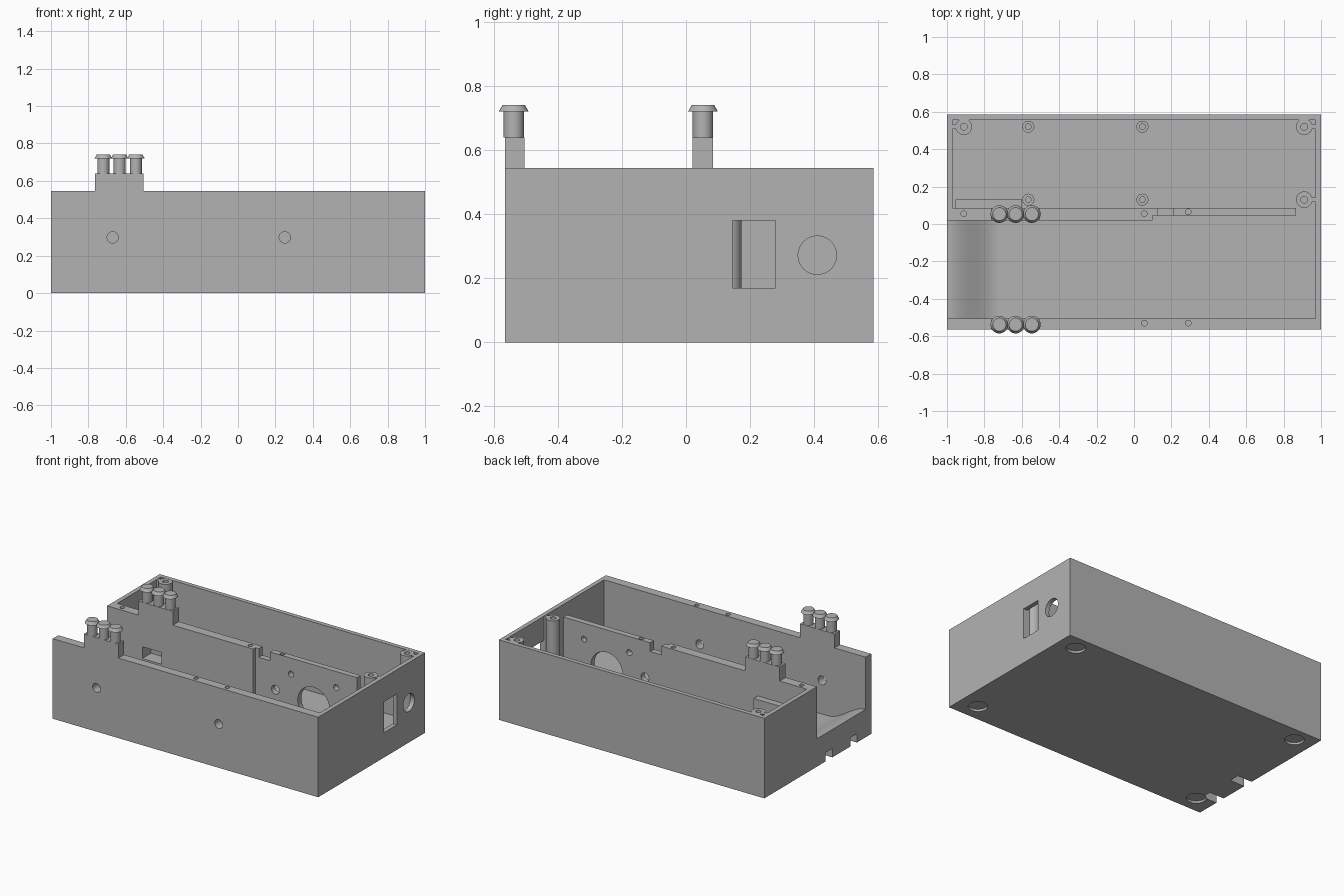
import bpy, bmesh, math
from mathutils import Matrix, Vector

cube = bpy.data.objects.get("Cube")
if cube:
    bpy.data.objects.remove(cube, do_unlink=True)

grey = bpy.data.materials.new("plain grey")
grey.use_nodes = True
grey.diffuse_color = (0.45, 0.45, 0.45, 1)
grey.node_tree.nodes["Principled BSDF"].inputs["Base Color"].default_value = grey.diffuse_color

TOP, FLOOR, STEP = 0.545, 0.07, 0.64


def finish(bm, name):
    bmesh.ops.recalc_face_normals(bm, faces=bm.faces)
    mesh = bpy.data.meshes.new(name)
    bm.to_mesh(mesh)
    bm.free()
    mesh.materials.append(grey)
    obj = bpy.data.objects.new(name, mesh)
    bpy.context.collection.objects.link(obj)
    return obj


def box(name, x, y, z):
    bm = bmesh.new()
    bmesh.ops.create_cube(bm, size=1)
    for v in bm.verts:
        v.co = Vector([(r[0] + r[1]) / 2 + c * (r[1] - r[0]) for r, c in zip((x, y, z), v.co)])
    return finish(bm, name)


def cylinder(name, centre, radius, depth, axis):
    bm = bmesh.new()
    turn = Vector((0, 0, 1)).rotation_difference(Vector(axis)).to_matrix().to_4x4()
    bmesh.ops.create_cone(bm, cap_ends=True, segments=40, radius1=radius, radius2=radius,
                          depth=depth, matrix=Matrix.Translation(centre) @ turn)
    return finish(bm, name)


def lathe(name, x, y, profile):
    bm = bmesh.new()
    verts = [bm.verts.new((r, 0, z)) for r, z in profile]
    edges = [bm.edges.new(pair) for pair in zip(verts, verts[1:])]
    bmesh.ops.spin(bm, geom=verts + edges, cent=(0, 0, 0), axis=(0, 0, 1),
                   angle=math.tau, steps=32)
    bmesh.ops.remove_doubles(bm, verts=bm.verts, dist=1e-4)
    bmesh.ops.translate(bm, verts=bm.verts, vec=(x, y, 0))
    return smooth(finish(bm, name))


def smooth(obj):
    bpy.ops.object.select_all(action="DESELECT")
    obj.select_set(True)
    bpy.context.view_layer.objects.active = obj
    bpy.ops.object.shade_smooth_by_angle(angle=math.radians(30))
    return obj


def cut(obj, cutter):
    mod = obj.modifiers.new("cut", "BOOLEAN")
    mod.operation, mod.solver, mod.object = "DIFFERENCE", "EXACT", cutter
    cutter.hide_render = True
    bpy.context.view_layer.objects.active = obj
    bpy.ops.object.modifier_apply(modifier=mod.name)
    bpy.data.objects.remove(cutter, do_unlink=True)


# Tray with an open front channel and an enclosed rear compartment
tray = box("enclosure_tray", (-1, 1), (-0.565, 0.585), (0, TOP))
cut(tray, box("rear_cavity", (-0.97, 0.97), (0.085, 0.555), (FLOOR, 1)))

# Channel cutter with a smooth ramp down from the open end
ramp = []
for i in range(17):
    t = i / 16
    ramp.append((-1 + 0.28 * t, 0.19 - (0.19 - FLOOR) * t * t * (3 - 2 * t)))
outline = [(-1.1, 1), (-1.1, 0.19)] + ramp + [(0.97, FLOOR), (0.97, 1)]
bm = bmesh.new()
side = bm.faces.new([bm.verts.new((x, -0.505, z)) for x, z in outline])
ext = bmesh.ops.extrude_face_region(bm, geom=[side])
bmesh.ops.translate(bm, vec=(0, 0.525, 0),
                    verts=[g for g in ext["geom"] if isinstance(g, bmesh.types.BMVert)])
cut(tray, finish(bm, "channel_cavity"))

# Thinner right part of the divider, its end gap and its wire notch
cut(tray, box("divider_step", (0.1, 0.97), (0.0, 0.045), (FLOOR, 1)))
cut(tray, box("divider_gap", (0.865, 0.97), (0.03, 0.1), (FLOOR, 1)))
cut(tray, box("divider_notch", (0.125, 0.21), (0.03, 0.1), (0.485, 1)))

# Openings in the right end wall
cut(tray, box("switch_window", (0.95, 1.1), (0.145, 0.28), (0.17, 0.38)))
cut(tray, cylinder("socket_hole", (1, 0.41, 0.272), 0.06, 0.1, (1, 0, 0)))

# Sensor holes through the front wall and divider
for x in (-0.67, 0.25):
    cut(tray, cylinder("front_hole", (x, -0.535, 0.298), 0.03, 0.12, (0, 1, 0)))
cut(tray, cylinder("divider_hole", (0.25, 0.065, 0.298), 0.03, 0.1, (0, 1, 0)))
cut(tray, box("divider_slot", (-0.735, -0.59), (0, 0.1), (0.257, 0.337)))

# Speaker opening with four screw holes
cut(tray, cylinder("speaker_hole", (0.538, 0.065, 0.272), 0.12, 0.1, (0, 1, 0)))
for sx in (-1, 1):
    for sz in (-1, 1):
        cut(tray, cylinder("speaker_screw", (0.538 + 0.17 * sx, 0.065, 0.272 + 0.164 * sz),
                           0.02, 0.1, (0, 1, 0)))

# Screw holes in the wall tops
for x, y in ((-0.91, 0.055), (0.055, 0.055), (0.29, 0.065), (0.055, -0.53), (0.29, -0.53)):
    cut(tray, cylinder("rim_hole", (x, y, TOP), 0.015, 0.16, (0, 0, 1)))

# Cable notches and round foot recesses underneath
for y0, y1 in ((-0.41, -0.34), (-0.146, -0.075)):
    cut(tray, box("cable_notch", (-1.1, -0.89), (y0, y1), (-0.1, 0.06)))
for x in (-0.87, 0.87):
    for y in (-0.445, 0.485):
        cut(tray, cylinder("foot_recess", (x, y, 0), 0.06, 0.03, (0, 0, 1)))
smooth(tray)

# Raised blocks, each with three flanged pegs
for label, y0, y1, yc in (("front", -0.565, -0.505, -0.538), ("middle", 0.02, 0.085, 0.053)):
    box(label + "_raised_block", (-0.765, -0.505), (y0, y1), (TOP, STEP))
    for i in range(3):
        lathe(label + "_peg", -0.72 + 0.087 * i, yc,
              [(0, STEP), (0.032, STEP), (0.032, 0.72), (0.047, 0.72), (0.035, 0.741), (0, 0.741)])


# Hollow screw posts
def post(name, x, y, radius, bore, top):
    lathe(name, x, y, [(0, FLOOR), (radius, FLOOR), (radius, top), (bore, top),
                       (bore, top - 0.08), (0, top - 0.08)])


for x, y in ((-0.91, 0.52), (0.91, 0.52), (0.91, 0.13)):
    post("lid_post", x, y, 0.044, 0.018, TOP - 0.001)
    edge = math.copysign(0.97, x)
    inner = math.copysign(0.947, x)
    box("post_web", sorted((inner, edge)), (y - 0.012, y + 0.012), (FLOOR, TOP - 0.002))
for x in (-0.565, 0.045):
    for y in (0.13, 0.52):
        post("board_standoff", x, y, 0.032, 0.015, 0.16)

# Sensor housing behind the divider
housing = box("sensor_housing", (-0.955, -0.6), (0.085, 0.13), (FLOOR, 0.4))
cut(housing, box("housing_pocket", (-0.735, -0.59 - 0.03), (0.05, 0.115), (0.257, 0.337)))
